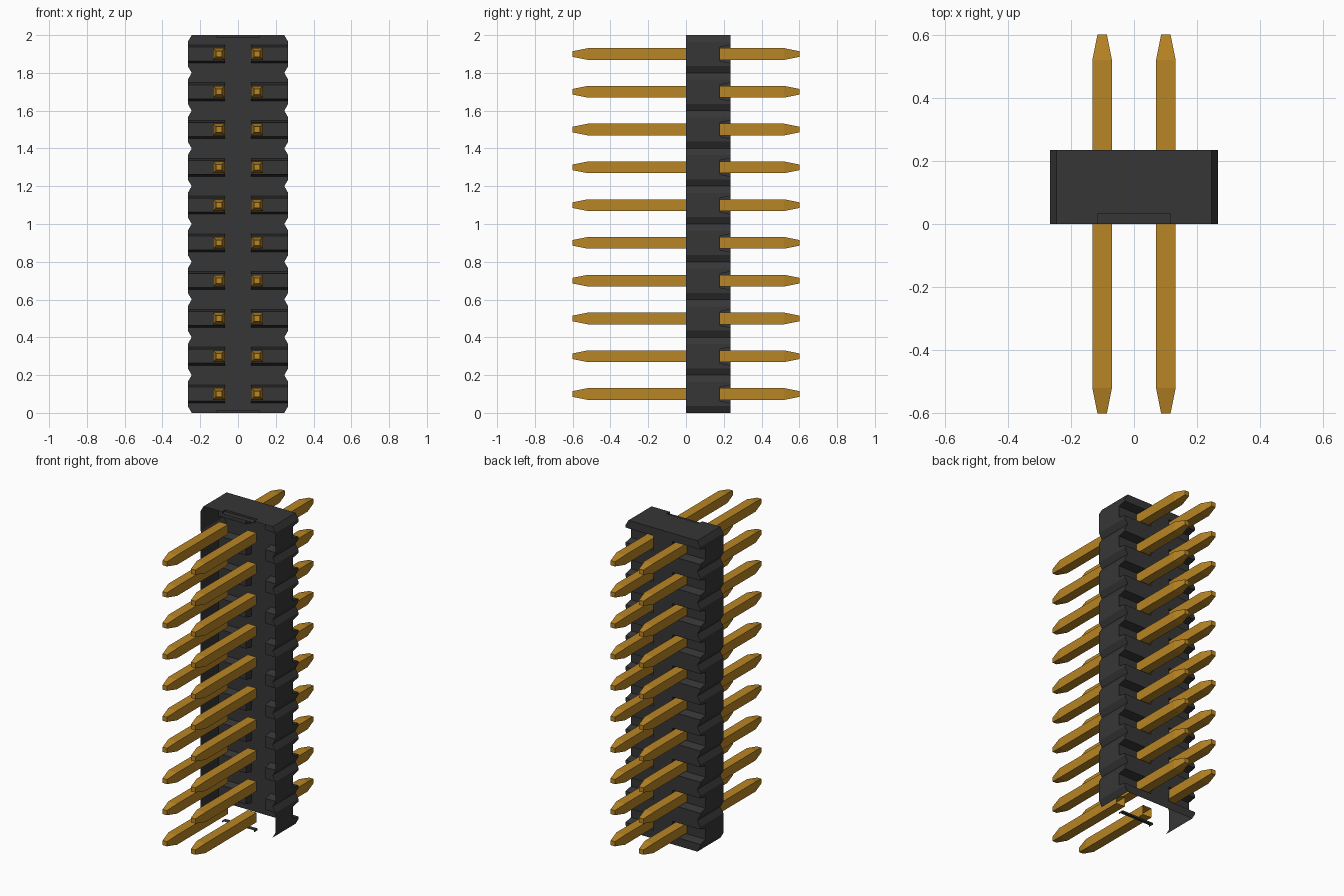
import bpy, bmesh

cube = bpy.data.objects.get("Cube")
if cube:
    bpy.data.objects.remove(cube, do_unlink=True)

ROWS, PITCH = 10, 0.2
DEPTH = 0.235          # housing depth
SLOT_FLOOR = 0.18
PIN_X, PIN_HALF, TIP_HALF = 0.101, 0.031, 0.015
ROW_Z = [PITCH * (i + 0.5) for i in range(ROWS)]


def material(name, rgb, rough):
    m = bpy.data.materials.new(name)
    m.use_nodes = True
    m.diffuse_color = (*rgb, 1)
    bsdf = m.node_tree.nodes["Principled BSDF"]
    bsdf.inputs["Base Color"].default_value = (*rgb, 1)
    bsdf.inputs["Roughness"].default_value = rough
    return m


def finish(name, bm, mat):
    bmesh.ops.recalc_face_normals(bm, faces=bm.faces)
    mesh = bpy.data.meshes.new(name)
    bm.to_mesh(mesh)
    bm.free()
    mesh.materials.append(mat)
    ob = bpy.data.objects.new(name, mesh)
    bpy.context.collection.objects.link(ob)
    return ob


def loft(bm, rings, cap_start=True, cap_end=True):
    """Join matching rings of points with quads."""
    vs = [[bm.verts.new(p) for p in ring] for ring in rings]
    n = len(vs[0])
    for a, b in zip(vs, vs[1:]):
        for i in range(n):
            j = (i + 1) % n
            bm.faces.new((a[i], a[j], b[j], b[i]))
    if cap_start:
        bm.faces.new(vs[0][::-1])
    if cap_end:
        bm.faces.new(vs[-1])


def rect(x, y, z, hx, hz):
    return [(x - hx, y, z - hz), (x + hx, y, z - hz),
            (x + hx, y, z + hz), (x - hx, y, z + hz)]


black = material("black_plastic", (0.037, 0.037, 0.037), 0.6)
gold = material("gold_metal", (0.48, 0.235, 0.018), 0.5)

# Housing: outline with a V notch between rows, extruded in depth
edge = [(0.245, 0)]
for z in ROW_Z:
    edge += [(0.266, z - 0.064), (0.266, z + 0.064), (0.245, z + PITCH / 2)]
outline = edge + [(-x, z) for x, z in reversed(edge)]
bm = bmesh.new()
loft(bm, [[(x, y, z) for x, z in outline] for y in (0, DEPTH)])
housing = finish("housing", bm, black)

# Cutters: flared slots in the back, shallow recesses at both ends
bm = bmesh.new()
for z in ROW_Z:
    for s in (-1, 1):
        loft(bm, [rect(s * 0.234, y, z, 0.166, h)
                  for y, h in ((SLOT_FLOOR, 0.037), (DEPTH + 0.055, 0.059))])
for z in (0, ROWS * PITCH):
    loft(bm, [rect(0, y, z, 0.115, 0.012) for y in (-0.1, 0.034)])
cutter = finish("slot_cutter", bm, black)
cutter.hide_render = True

mod = housing.modifiers.new("slots", "BOOLEAN")
mod.operation = "DIFFERENCE"
mod.solver = "EXACT"
mod.object = cutter
bpy.context.view_layer.update()
cut = bpy.data.meshes.new_from_object(
    housing.evaluated_get(bpy.context.evaluated_depsgraph_get()))
housing.modifiers.clear()
housing.data = cut
bpy.data.objects.remove(cutter, do_unlink=True)

# Leave the shell open at the front and underneath
bm = bmesh.new()
bm.from_mesh(cut)
opened = [f for f in bm.faces
          if all(v.co.y < 0.001 for v in f.verts)
          or all(v.co.z < 0.001 for v in f.verts)]
bmesh.ops.delete(bm, geom=opened, context="FACES")
bm.to_mesh(cut)
bm.free()

# Pins: square rods with tapered tips, open where they enter the housing
for name, stations in (("front_pins", (0, -0.52, -0.6)),
                       ("back_pins", (SLOT_FLOOR, 0.52, 0.6))):
    bm = bmesh.new()
    for z in ROW_Z:
        for x in (-PIN_X, PIN_X):
            halves = (PIN_HALF, PIN_HALF, TIP_HALF)
            loft(bm, [rect(x, y, z, h, h) for y, h in zip(stations, halves)],
                 cap_start=False)
    finish(name, bm, gold)
